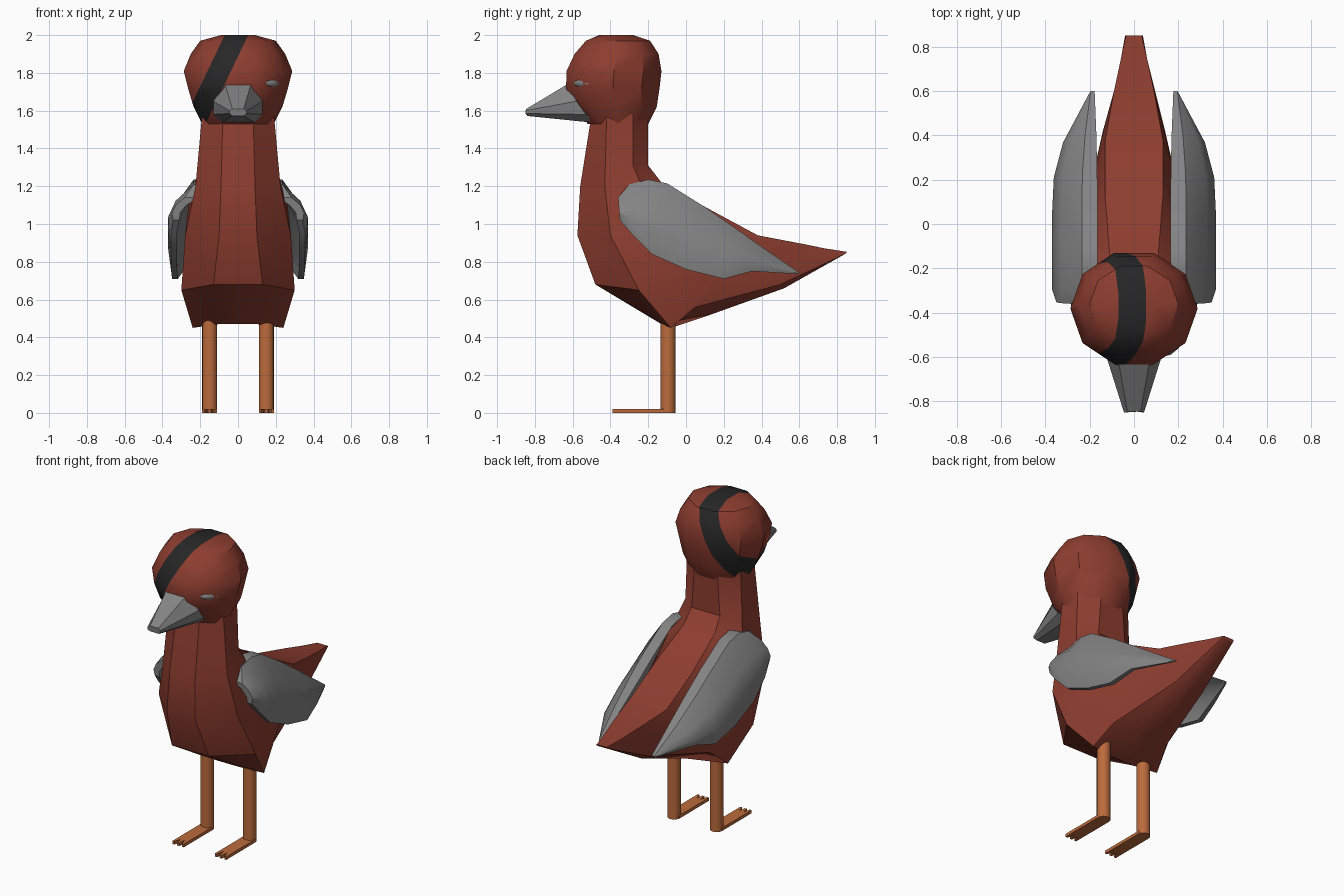
import bpy, bmesh, math
from mathutils import Vector, Matrix

if "Cube" in bpy.data.objects:
    bpy.data.objects.remove(bpy.data.objects["Cube"])


def material(name, rgb):
    m = bpy.data.materials.new(name)
    m.diffuse_color = (*rgb, 1)
    m.use_nodes = True
    m.node_tree.nodes["Principled BSDF"].inputs["Base Color"].default_value = m.diffuse_color
    return m


RED = material("red brown", (0.27, 0.047, 0.029))
GREY = material("grey", (0.23, 0.23, 0.23))
BLACK = material("charcoal", (0.02, 0.02, 0.02))
ORANGE = material("orange", (0.50, 0.145, 0.045))


def finish(name, bm, mats, angle=30):
    bmesh.ops.recalc_face_normals(bm, faces=bm.faces)
    me = bpy.data.meshes.new(name)
    bm.to_mesh(me)
    bm.free()
    ob = bpy.data.objects.new(name, me)
    bpy.context.collection.objects.link(ob)
    for m in mats:
        me.materials.append(m)
    bpy.ops.object.select_all(action='DESELECT')
    ob.select_set(True)
    bpy.context.view_layer.objects.active = ob
    bpy.ops.object.shade_smooth_by_angle(angle=math.radians(angle))
    return ob


def loft(rings):
    """Skin a list of equal-sized point rings and cap both ends."""
    bm = bmesh.new()
    vs = [[bm.verts.new(p) for p in r] for r in rings]
    n = len(vs[0])
    for a, b in zip(vs, vs[1:]):
        for i in range(n):
            j = (i + 1) % n
            bm.faces.new((a[i], a[j], b[j], b[i]))
    bm.faces.new(vs[0])
    bm.faces.new(vs[-1][::-1])
    return bm


def mirrored(half):
    return list(half) + [(-x, y, z) for x, y, z in reversed(half)]


# Body: half rings (breast, chine, flank, back) from neck top to tail
body = [
    [(.08, -.50, 1.58), (.19, -.42, 1.58), (.19, -.28, 1.58), (.08, -.20, 1.58)],
    [(.09, -.56, 1.20), (.225, -.43, 1.20), (.20, -.28, 1.31), (.10, -.20, 1.31)],
    [(.10, -.575, .94), (.28, -.40, .94), (.26, -.20, 1.12), (.11, -.13, 1.22)],
    [(.13, -.48, .68), (.30, -.25, .65), (.28, 0, .90), (.13, .12, 1.08)],
    [(.10, -.13, .47), (.24, -.08, .45), (.19, .20, .75), (.13, .38, .94)],
    [(.08, .13, .52), (.20, .05, .56), (.14, .42, .76), (.09, .60, .898)],
    [(.05, .52, .66), (.10, .50, .68), (.085, .60, .78), (.06, .74, .87)],
    [(.035, .84, .84), (.04, .845, .843), (.04, .85, .85), (.035, .85, .853)],
]
finish("body", loft([mirrored(r) for r in body]), [RED])

# Head: ten-sided rings (height, front, back, half width)
head = [(1.53, -.52, -.20, .19), (1.62, -.60, -.155, .235), (1.72, -.635, -.14, .265),
        (1.81, -.632, -.13, .287), (1.90, -.59, -.145, .25), (1.97, -.53, -.19, .20),
        (2.0, -.46, -.28, .09)]
rings = []
for z, f, b, rx in head:
    rings.append([(rx * math.cos(i * math.pi / 5),
                   (f + b) / 2 + (b - f) / 2 / .951 * math.sin(i * math.pi / 5), z)
                  for i in range(10)])
bm = loft(rings)
# Slanted dark band cut into the head
normal = Vector((1, 0, -.48)).normalized()
centre = Vector((-.20, 0, 1.6))
HALF = .056
for s in (-1, 1):
    bmesh.ops.bisect_plane(bm, geom=bm.verts[:] + bm.edges[:] + bm.faces[:],
                           plane_co=centre + normal * HALF * s, plane_no=normal)
for f in bm.faces:
    if abs((f.calc_center_median() - centre).dot(normal)) < HALF:
        f.material_index = 1
finish("head", bm, [RED, BLACK], 35)

# Beak
beak = [[(.07, -.62, 1.745), (.13, -.58, 1.65), (.13, -.53, 1.58), (.10, -.43, 1.53)],
        [(.03, -.845, 1.61), (.045, -.85, 1.60), (.045, -.85, 1.585), (.03, -.84, 1.572)]]
finish("beak", loft([mirrored(r) for r in beak]), [GREY], 35)

# Single visible eye, a thin oval lying on the cheek
bm = bmesh.new()
bmesh.ops.create_uvsphere(bm, u_segments=8, v_segments=6, radius=1)
bmesh.ops.transform(bm, verts=bm.verts, matrix=Matrix.Translation((.188, -.553, 1.745))
                    @ Matrix.Rotation(math.radians(45), 4, 'Z')
                    @ Matrix.Diagonal((.058, .014, .02, 1)))
finish("eye", bm, [GREY])

# Wings: stations of (upper y, z, lower y, z) from shoulder to tip
stations = [(-.36, 1.14, -.35, 1.02), (-.30, 1.21, -.29, .95), (-.20, 1.235, -.18, .84),
            (-.10, 1.215, -.09, .80), (.10, 1.09, .0, .76), (.23, 1.0, .20, .71),
            (.40, .88, .35, .75), (.60, .743, .59, .735)]
bulge = (.235, .33, .37, .355)
for side, label in ((1, "right"), (-1, "left")):
    rings = []
    for k, (y0, z0, y1, z1) in enumerate(stations):
        outer, inner = [], []
        for r in range(4):
            t = r / 3
            y, z = y0 + (y1 - y0) * t, z0 + (z1 - z0) * t
            tuck = min(1, max(0, (y - .1) / .5) ** 2)
            x = bulge[r] + (.195 - bulge[r]) * tuck
            if k == 0:
                x = (x + .33) / 2
            thick = .07 * (1 - .55 * t) * (1 - .75 * tuck)
            outer.append((side * x, y, z))
            inner.append((side * (x - thick), y, z))
        rings.append(outer + inner[::-1])
    finish(label + "_wing", loft(rings), [GREY], 35)

# Legs and three-toed feet
foot = [(-.04, -.09), (-.04, -.39), (-.027, -.39), (-.014, -.34), (-.008, -.39),
        (.008, -.39), (.014, -.34), (.027, -.39), (.04, -.39), (.04, -.09), (0, -.06)]
for side, label in ((1, "right"), (-1, "left")):
    bm = bmesh.new()
    bmesh.ops.create_cone(bm, cap_ends=True, segments=16, radius1=.04, radius2=.04, depth=.52,
                          matrix=Matrix.Translation((side * .15, -.095, .26)))
    finish(label + "_leg", bm, [ORANGE])
    finish(label + "_foot", loft([[(side * .15 + x, y, z) for x, y in foot]
                                  for z in (0, .02)]), [ORANGE])
